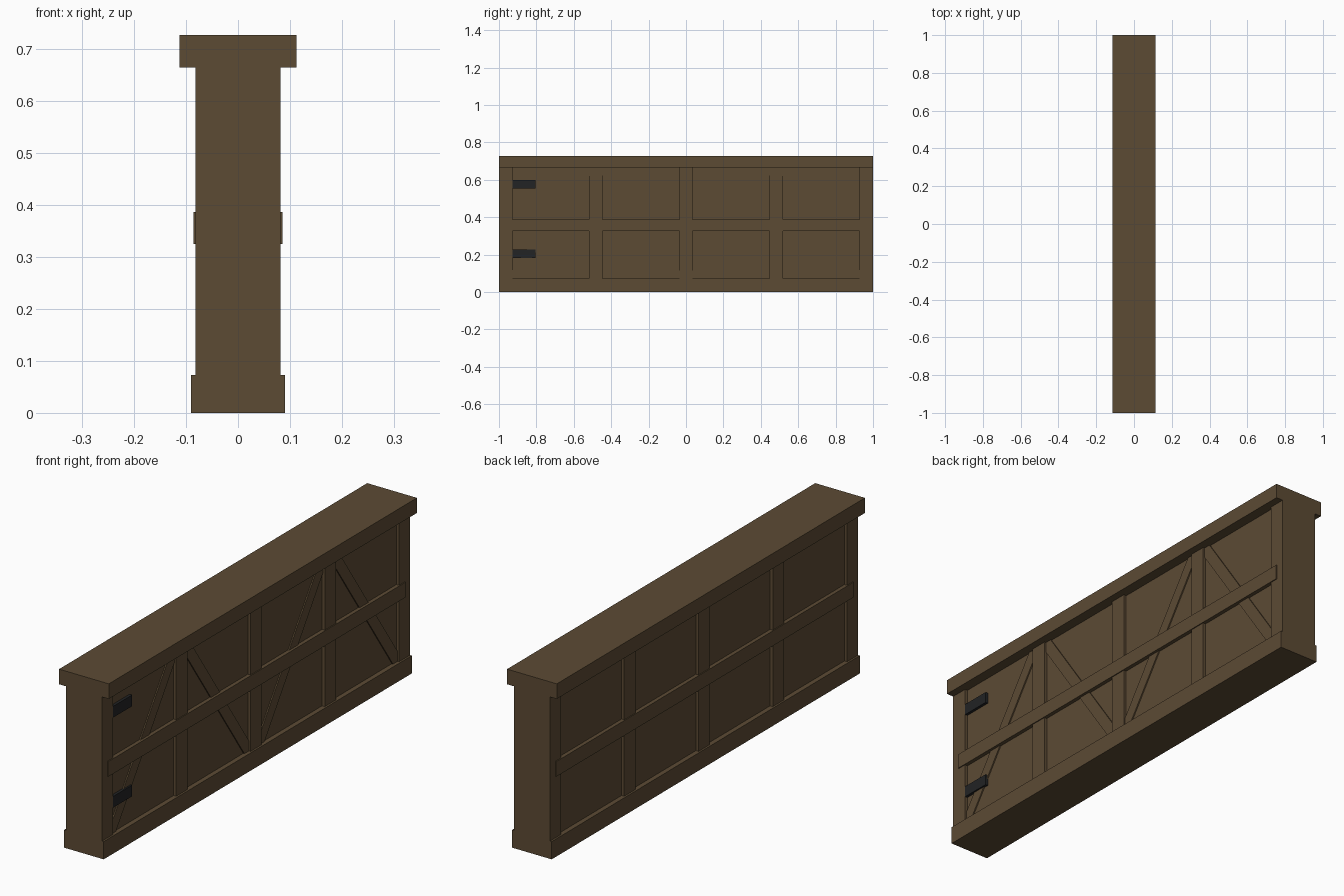
import bpy, math
from mathutils import Matrix

if "Cube" in bpy.data.objects:
    bpy.data.objects.remove(bpy.data.objects["Cube"])


def material(name, col):
    m = bpy.data.materials.new(name)
    m.diffuse_color = (*col, 1.0)
    m.use_nodes = True
    m.node_tree.nodes["Principled BSDF"].inputs["Base Color"].default_value = m.diffuse_color
    return m


WOOD = material("dark_wood", (0.107, 0.069, 0.034))
IRON = material("black_iron", (0.016, 0.017, 0.018))


def box(name, x, y, z, mat=WOOD):
    """Box from (min, max) ranges on each axis."""
    bpy.ops.mesh.primitive_cube_add(size=1)
    o = bpy.context.object
    o.name = name
    size = [r[1] - r[0] for r in (x, y, z)]
    mid = [(r[0] + r[1]) / 2 for r in (x, y, z)]
    o.data.transform(Matrix.Diagonal((*size, 1)))
    o.location = mid
    o.data.materials.append(mat)
    return o


# Recessed core panel, base plinth and top cap
box("core_panel", (-0.07, 0.07), (-0.99, 0.99), (0.03, 0.70))
box("base", (-0.09, 0.09), (-1, 1), (0, 0.073))
box("top_cap", (-0.113, 0.113), (-1, 1), (0.665, 0.727))

# Upright posts, proud of the panel on both sides
W = 0.036
posts = [-0.964, -0.482, 0, 0.482, 0.964]
for i, y in enumerate(posts):
    box(f"post_{i + 1}", (-0.082, 0.082), (y - W, y + W), (0.05, 0.68))

# Middle rail running between the end post centres
box("middle_rail", (-0.086, 0.086), (-0.965, 0.965), (0.325, 0.387))

# Zigzag diagonal braces on the right side only
z0, z1 = 0.073, 0.665
for i in range(4):
    ya, yb = posts[i] + W, posts[i + 1] - W
    length = math.hypot(yb - ya, z1 - z0)
    angle = math.atan2(z1 - z0, yb - ya) * (1 if i % 2 == 0 else -1)
    b = box(f"brace_{i + 1}", (0.055, 0.075), (-length / 2, length / 2), (-0.024, 0.024))
    b.location = (0.065, (ya + yb) / 2, (z0 + z1) / 2)
    b.rotation_euler.x = angle

# Iron hinge straps on the right side
for name, z in (("lower_hinge", 0.205), ("upper_hinge", 0.575)):
    box(name, (0.06, 0.0815), (-0.928, -0.804), (z - 0.023, z + 0.023), IRON)
